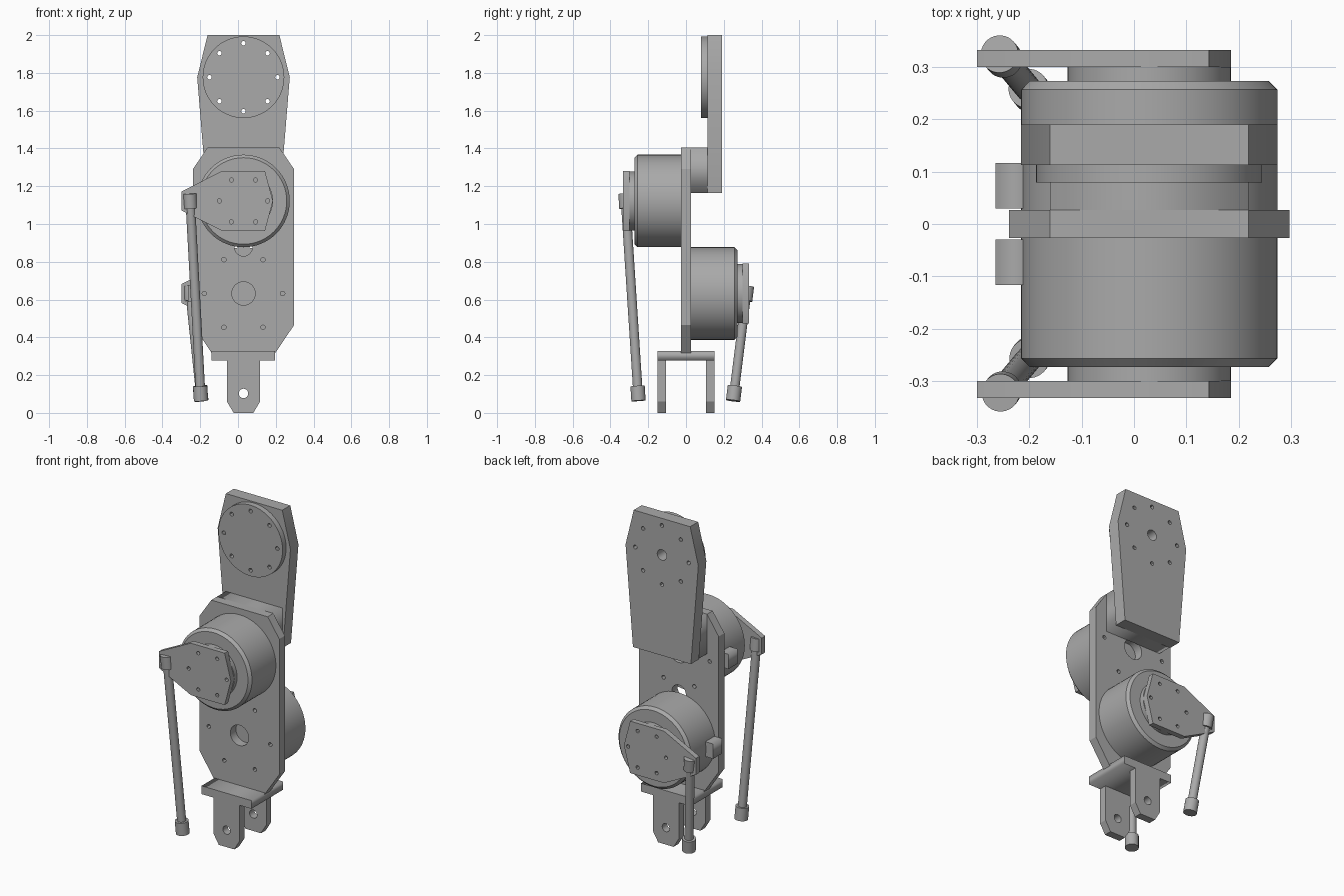
import bpy, bmesh
from math import cos, sin, pi, radians
from mathutils import Matrix, Vector

cube = bpy.data.objects.get("Cube")
if cube:
    bpy.data.objects.remove(cube, do_unlink=True)

CX = 0.029            # centre line of the leg
UPPER, LOWER = 1.122, 0.632   # motor heights

grey = bpy.data.materials.new("machined_grey")
grey.use_nodes = True
COLOUR = (0.4, 0.4, 0.4, 1)
grey.diffuse_color = COLOUR
grey.node_tree.nodes["Principled BSDF"].inputs["Base Color"].default_value = COLOUR


def finish(name, bm, smooth=False):
    bmesh.ops.remove_doubles(bm, verts=bm.verts, dist=1e-5)
    bmesh.ops.recalc_face_normals(bm, faces=bm.faces)
    mesh = bpy.data.meshes.new(name)
    bm.to_mesh(mesh)
    bm.free()
    mesh.materials.clear()
    mesh.materials.append(grey)
    ob = bpy.data.objects.new(name, mesh)
    bpy.context.collection.objects.link(ob)
    if smooth:
        bpy.ops.object.select_all(action='DESELECT')
        ob.select_set(True)
        bpy.context.view_layer.objects.active = ob
        bpy.ops.object.shade_smooth_by_angle(angle=radians(30))
    return ob


def circle(x, z, r, n=24):
    return [(x + r * cos(2 * pi * i / n), z + r * sin(2 * pi * i / n)) for i in range(n)]


def bolt_ring(z, ring, count, r=0.012):
    return [circle(CX + ring * cos(2 * pi * i / count), z + ring * sin(2 * pi * i / count), r, 12)
            for i in range(count)]


def mirrored(half):
    """Full outline from half-width, height pairs."""
    return [(CX + w, z) for w, z in half] + [(CX - w, z) for w, z in reversed(half)]


def plate(name, outline, holes, y0, y1, smooth=True):
    """Filled outline in the xz plane with through holes, from y0 to y1."""
    curve = bpy.data.curves.new(name, 'CURVE')
    curve.dimensions = '2D'
    curve.fill_mode = 'BOTH'
    curve.extrude = abs(y1 - y0) / 2
    for loop in [outline] + holes:
        spline = curve.splines.new('POLY')
        spline.points.add(len(loop) - 1)
        for p, (x, z) in zip(spline.points, loop):
            p.co = (x, z, 0, 1)
        spline.use_cyclic_u = True
    temp = bpy.data.objects.new(name, curve)
    bpy.context.collection.objects.link(temp)
    graph = bpy.context.evaluated_depsgraph_get()
    mesh = bpy.data.meshes.new_from_object(temp.evaluated_get(graph))
    bm = bmesh.new()
    bm.from_mesh(mesh)
    bm.transform(Matrix.Translation((0, (y0 + y1) / 2, 0)) @ Matrix.Rotation(pi / 2, 4, 'X'))
    bpy.data.objects.remove(temp)
    bpy.data.curves.remove(curve)
    bpy.data.meshes.remove(mesh)
    return finish(name, bm, smooth)


def box(name, x0, x1, y0, y1, z0, z1):
    return plate(name, [(x0, z0), (x1, z0), (x1, z1), (x0, z1)], [], y0, y1, False)


def lathe(name, profile, z):
    """Spin radius, y pairs around a y axis at height z."""
    bm = bmesh.new()
    verts = [bm.verts.new((CX + r, y, z)) for r, y in profile]
    edges = [bm.edges.new(pair) for pair in zip(verts, verts[1:])]
    bmesh.ops.spin(bm, geom=verts + edges, cent=(CX, 0, z), axis=(0, 1, 0),
                   angle=2 * pi, steps=64, use_merge=True)
    return finish(name, bm, True)


def rod(name, a, b, r):
    """Cylinder between two points."""
    axis = b - a
    bm = bmesh.new()
    bmesh.ops.create_cone(bm, cap_ends=True, segments=32, radius1=r, radius2=r, depth=axis.length)
    bm.transform(Matrix.Translation((a + b) / 2) @ axis.to_track_quat('Z', 'Y').to_matrix().to_4x4())
    return finish(name, bm, True)


# Main plate with motor bores, cable hole and bolt holes
plate("main_plate",
      mirrored([(0.16, 0.305), (0.268, 0.465), (0.268, 1.29), (0.19, 1.405)]),
      [circle(CX, z, 0.062) for z in (LOWER, UPPER)] + [circle(CX, 0.877, 0.047)]
      + bolt_ring(LOWER, 0.207, 6) + bolt_ring(UPPER, 0.207, 6),
      -0.027, 0.027)

# Upper plate, its spacer and the hip disc
box("spacer_block", CX - 0.19, CX + 0.19, 0.027, 0.113, 1.165, 1.405)
plate("upper_plate",
      mirrored([(0.195, 1.165), (0.245, 1.777), (0.19, 2.0)]),
      [circle(CX, 1.777, 0.032)] + bolt_ring(1.777, 0.18, 8), 0.113, 0.19)
plate("hip_disc", circle(CX, 1.777, 0.216, 64), bolt_ring(1.777, 0.18, 8), 0.079, 0.113)

# Motors with crank arms, connectors and push rods
for label, side, z in (("front", -1, UPPER), ("back", 1, LOWER)):
    lathe(label + "_motor",
          [(0, side * 0.027), (0.245, side * 0.027), (0.245, side * 0.257), (0.229, side * 0.273),
           (0.156, side * 0.273), (0.156, side * 0.30), (0, side * 0.30)], z)
    box(label + "_connector", -0.265, -0.18, side * 0.03, side * 0.117, z - 0.045, z + 0.045)
    half = [(-0.30, 0.05), (-0.085, 0.158), (0.143, 0.158), (0.185, 0)]
    arm = [(x, z + h) for x, h in half] + [(x, z - h) for x, h in half[2::-1]]
    plate(label + "_crank_arm", arm, bolt_ring(z, 0.128, 6, 0.011), side * 0.30, side * 0.333)
    top = Vector((-0.253, side * 0.32, z))
    low = Vector((-0.198, side * 0.254, 0.103))
    step = (top - low).normalized() * 0.039
    rod(label + "_push_rod", low, top, 0.025)
    rod(label + "_rod_top_joint", top - step, top + step, 0.036)
    rod(label + "_rod_low_joint", low - step, low + step, 0.038)

# Knee bracket
box("bracket_bridge", CX - 0.168, CX + 0.168, -0.152, 0.152, 0.278, 0.328)
for label, side in (("front", -1), ("back", 1)):
    plate(label + "_bracket_leg",
          mirrored([(0.052, 0), (0.088, 0.06), (0.088, 0.278)]),
          [circle(CX, 0.103, 0.025)], side * 0.105, side * 0.152)
